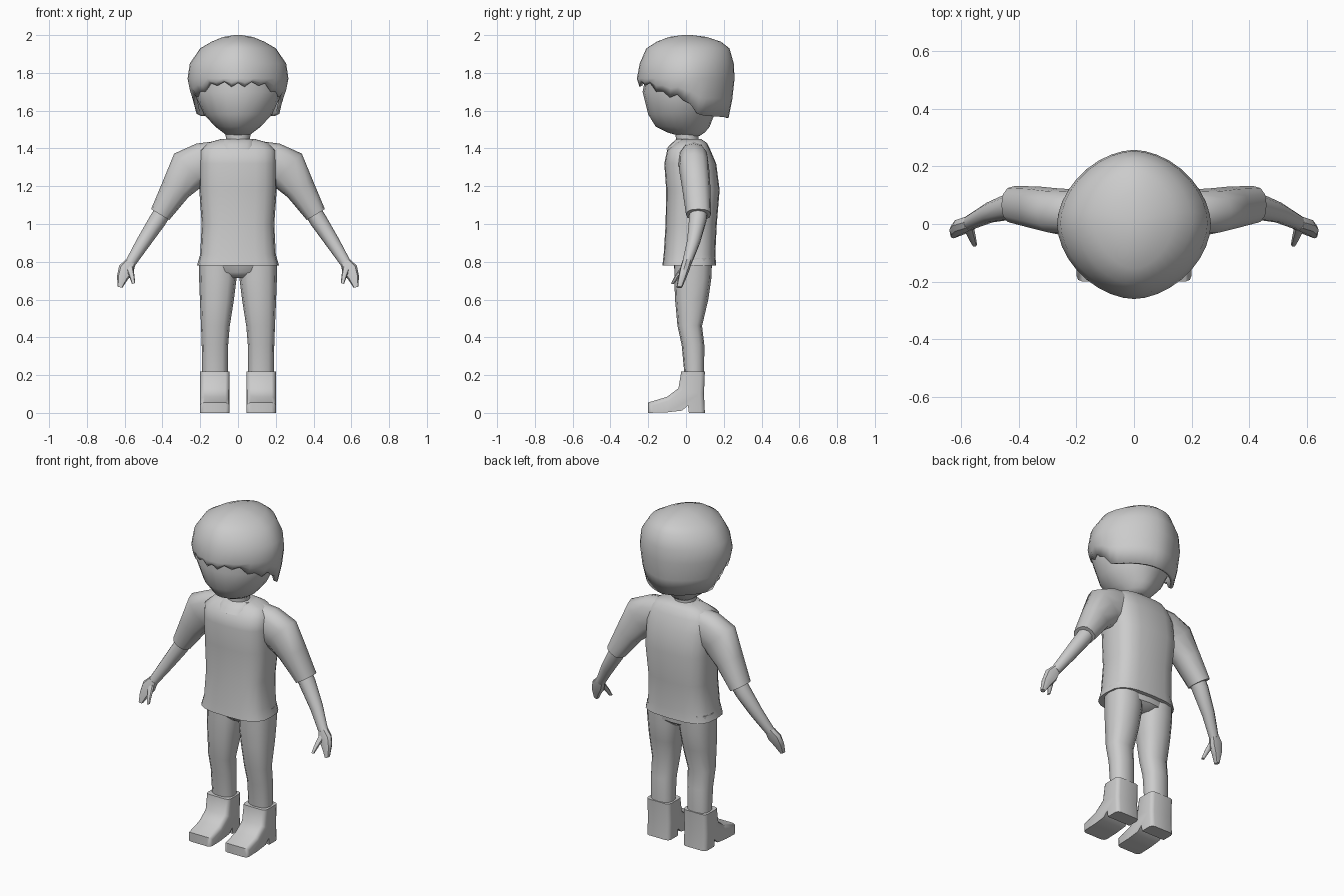
import bpy, bmesh, math
from mathutils import Vector

cube = bpy.data.objects.get("Cube")
if cube:
    bpy.data.objects.remove(cube, do_unlink=True)

clay = bpy.data.materials.new("light_grey")
clay.use_nodes = True
grey = (0.6, 0.6, 0.6, 1)
clay.diffuse_color = grey
clay.node_tree.nodes["Principled BSDF"].inputs["Base Color"].default_value = grey


def finish(name, bm, mirror=False, angle=45):
    """Turn a bmesh into a smooth-shaded object, optionally mirrored across x."""
    bmesh.ops.recalc_face_normals(bm, faces=bm.faces)
    mesh = bpy.data.meshes.new(name)
    bm.to_mesh(mesh)
    bm.free()
    mesh.materials.append(clay)
    ob = bpy.data.objects.new(name, mesh)
    bpy.context.collection.objects.link(ob)
    bpy.ops.object.select_all(action='DESELECT')
    ob.select_set(True)
    bpy.context.view_layer.objects.active = ob
    bpy.ops.object.shade_smooth_by_angle(angle=math.radians(angle))
    if mirror:
        ob.modifiers.new("mirror", 'MIRROR').use_clip = False
    return ob


def loft(name, rings, sides=12, power=2.0, mirror=False, cap_last=True, reshape=None):
    """Skin rounded rings (x, y, z, half width, half depth) along their path."""
    bm = bmesh.new()
    loops = []
    centres = [Vector(r[:3]) for r in rings]
    for i, (x, y, z, a, b) in enumerate(rings):
        path = centres[min(i + 1, len(rings) - 1)] - centres[max(i - 1, 0)]
        across = Vector((path.z, 0, -path.x)).normalized()
        loop = []
        for k in range(sides):
            t = math.tau * k / sides
            c, s = math.cos(t), math.sin(t)
            u = math.copysign(abs(c) ** (2 / power), c) * a
            v = math.copysign(abs(s) ** (2 / power), s) * b
            co = centres[i] + across * u + Vector((0, v, 0))
            loop.append(bm.verts.new(reshape(co, t, k) if reshape else co))
        loops.append(loop)
    for lower, upper in zip(loops, loops[1:]):
        for k in range(sides):
            n = (k + 1) % sides
            bm.faces.new((lower[k], lower[n], upper[n], upper[k]))
    bm.faces.new(loops[0])
    if cap_last:
        bm.faces.new(loops[-1])
    return finish(name, bm, mirror)


def upright(profile):
    """Central rings from (height, half width, front y, back y)."""
    return [(0, (f + b) / 2, z, w, (b - f) / 2) for z, w, f, b in profile]


# Head and neck
loft("head", upright([
    (1.465, .055, -.03, .07), (1.485, .08, -.1, .1), (1.515, .12, -.16, .125),
    (1.58, .18, -.2, .15), (1.7, .235, -.23, .2), (1.85, .22, -.2, .2)]), 20, 1.9)
loft("neck", upright([(1.38, .07, -.06, .08), (1.43, .06, -.05, .065),
                      (1.5, .07, -.06, .07)]), 12)

# Hair: a cap whose hem is high over the face and low at the nape
BROW, NAPE = 1.77, 1.56
HEM = [(0, 1.735), (35, 1.745), (60, 1.69), (90, 1.665), (112, 1.575), (180, 1.56)]


def trim_hair(co, t, k):
    if co.z < BROW:
        turn = math.degrees(math.acos(max(-1, min(1, -math.sin(t)))))
        for (t0, h0), (t1, h1) in zip(HEM, HEM[1:]):
            if t0 <= turn <= t1:
                hem = h0 + (h1 - h0) * (turn - t0) / (t1 - t0)
        if turn < 105:
            hem += .012 if k % 2 else -.012
        co.z = BROW - (BROW - co.z) * (BROW - hem) / (BROW - NAPE)
    return co


hair = loft("hair", upright([
    (2.0, .02, -.02, .03), (1.99, .08, -.09, .11), (1.965, .14, -.155, .185),
    (1.93, .2, -.21, .23), (1.85, .255, -.245, .253), (BROW, .267, -.26, .257),
    (1.66, .255, -.257, .245), (NAPE, .235, -.25, .225)]),
    36, 1.8, cap_last=False, reshape=trim_hair)
shell = hair.modifiers.new("thickness", 'SOLIDIFY')
shell.thickness = .02
shell.offset = -1

# Shirt body, collar and sleeves
loft("shirt", upright([
    (.78, .217, -.125, .16), (.84, .2, -.118, .155), (1.0, .192, -.108, .163),
    (1.18, .205, -.105, .178), (1.32, .205, -.115, .16), (1.39, .2, -.1, .13),
    (1.43, .16, -.055, .11), (1.45, .09, -.03, .08)]), 20, 3)
loft("collar", upright([(1.395, .1, -.105, .1), (1.42, .098, -.085, .1),
                        (1.45, .085, -.05, .08)]), 16, 2.6)
loft("sleeves", [
    (.1, .04, 1.335, .105, .07), (.19, .04, 1.32, .11, .08), (.258, .043, 1.29, .115, .08),
    (.33, .055, 1.185, .08, .075), (.412, .066, 1.05, .056, .066)], 12, 2.4, True)

# Forearms and hands
loft("forearms", [
    (.37, .068, 1.11, .045, .05), (.425, .062, 1.02, .046, .048),
    (.5, .04, .905, .038, .036), (.572, .004, .79, .028, .026)], 10, 2, True)
loft("hands", [
    (.567, .005, .8, .028, .026), (.592, -.006, .76, .042, .026),
    (.612, -.02, .715, .03, .022), (.625, -.035, .665, .013, .015)], 8, 2.4, True)
loft("thumbs", [(.575, -.008, .775, .02, .018), (.562, -.045, .725, .014, .014),
                (.553, -.07, .685, .009, .009)], 8, 2, True)

# Trousers: seat and legs
loft("trouser_seat", upright([(.715, .06, -.03, .1), (.745, .14, -.06, .135),
                              (.83, .2, -.07, .14)]), 16, 2.6)
loft("trouser_legs", [
    (.122, .044, .2, .068, .052), (.122, .037, .36, .07, .06), (.12, .02, .46, .076, .065),
    (.112, .03, .6, .09, .088), (.107, .036, .71, .099, .098),
    (.107, .038, .82, .1, .1)], 12, 2.5, True)

# Boots: side profile pulled across the foot, with softened edges
PROFILE = [(-.025, .22), (-.04, .13), (-.1, .085), (-.2, .055), (-.2, 0), (-.1, .003),
           (-.02, .012), (.01, .04), (.015, 0), (.1, 0), (.095, .1), (.1, .22)]
bm = bmesh.new()
side = bm.faces.new([bm.verts.new((.045, y, z)) for y, z in PROFILE])
pulled = bmesh.ops.extrude_face_region(bm, geom=[side])["geom"]
bmesh.ops.translate(bm, vec=(.155, 0, 0),
                    verts=[g for g in pulled if isinstance(g, bmesh.types.BMVert)])
bmesh.ops.recalc_face_normals(bm, faces=bm.faces)
# Round the shaft corners and the upper edges of the foot
soft = [e for e in bm.edges
        if abs(e.verts[0].co.x - e.verts[1].co.x) < .01
        and max(v.co.z for v in e.verts) > .05
        and e.calc_length() > .05 and min(v.co.z for v in e.verts) < .2
        and not all(v.co.z > .2 for v in e.verts)]
bmesh.ops.bevel(bm, geom=soft, offset=.022, segments=2, profile=.5, affect='EDGES')
finish("boots", bm, True, 50)
